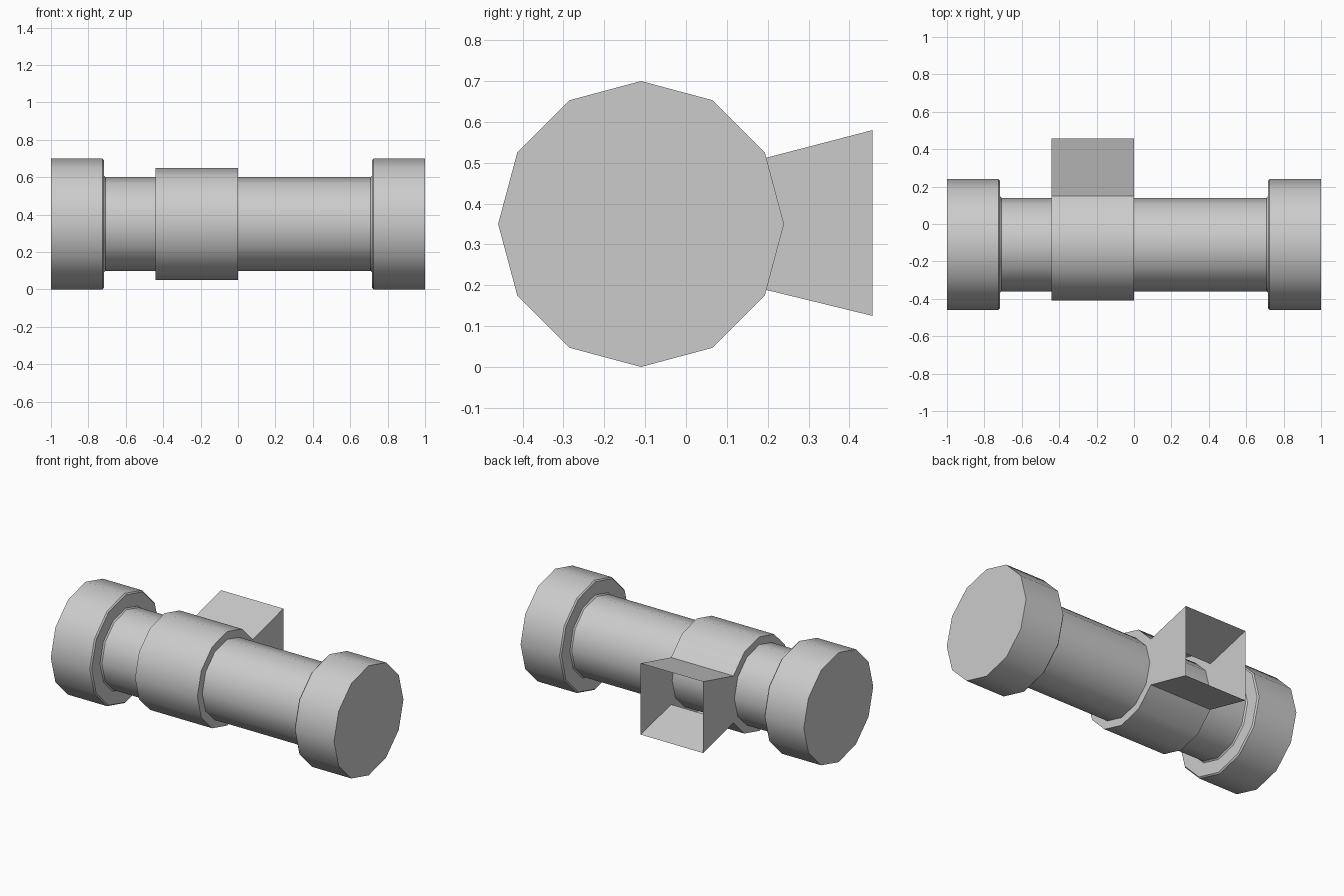
import bpy, bmesh
from math import cos, sin, tau, radians

cube = bpy.data.objects.get("Cube")
if cube:
    bpy.data.objects.remove(cube, do_unlink=True)

SIDES = 12
AXIS_Y, AXIS_Z = -0.11, 0.35

grey = bpy.data.materials.new("plain grey")
grey.use_nodes = True
grey.diffuse_color = (0.6, 0.6, 0.6, 1)
grey.node_tree.nodes["Principled BSDF"].inputs["Base Color"].default_value = grey.diffuse_color


def lathe(bm, profile, skip=()):
    """Turn (x, radius) points around the long axis; return the vertex rings."""
    rings = [[bm.verts.new((x, AXIS_Y + r * cos(tau * k / SIDES),
                            AXIS_Z + r * sin(tau * k / SIDES)))
              for k in range(SIDES)] for x, r in profile]
    for i, (a, b) in enumerate(zip(rings, rings[1:])):
        for k in range(SIDES):
            if (i, k) not in skip:
                n = (k + 1) % SIDES
                bm.faces.new((a[k], a[n], b[n], b[k]))
    return rings


def finish(bm, name):
    bmesh.ops.recalc_face_normals(bm, faces=bm.faces)
    mesh = bpy.data.meshes.new(name)
    bm.to_mesh(mesh)
    bm.free()
    mesh.materials.append(grey)
    obj = bpy.data.objects.new(name, mesh)
    bpy.context.collection.objects.link(obj)
    bpy.ops.object.select_all(action='DESELECT')
    obj.select_set(True)
    bpy.context.view_layer.objects.active = obj
    bpy.ops.object.shade_smooth_by_angle(angle=radians(40))
    return obj


# Shaft with a wide flange at each end, softened at the inner shoulders
half = [(1.0, 0.35), (0.725, 0.35), (0.717, 0.342), (0.717, 0.258), (0.709, 0.25)]
bm = bmesh.new()
rings = lathe(bm, half + [(-x, r) for x, r in reversed(half)])
for end in (rings[0], rings[-1]):
    bm.faces.new(end)
finish(bm, "flanged_shaft")

# Collar whose two rear facets open into a flared rectangular duct
X0, X1 = -0.44, 0.0
bm = bmesh.new()
rings = lathe(bm, [(X0, 0.25), (X0, 0.30), (X1, 0.30), (X1, 0.25)],
              skip={(1, 0), (1, SIDES - 1)})
a, b = rings[1], rings[2]
mouth = [[bm.verts.new((x, 0.457, z)) for z in (0.58, 0.125)] for x in (X0, X1)]
for ring, (top, bottom) in zip((a, b), mouth):
    bm.faces.new((ring[1], ring[0], ring[-1], bottom, top))
for k, m in ((1, 0), (-1, 1)):
    bm.faces.new((a[k], b[k], mouth[1][m], mouth[0][m]))
finish(bm, "collar_with_duct")
